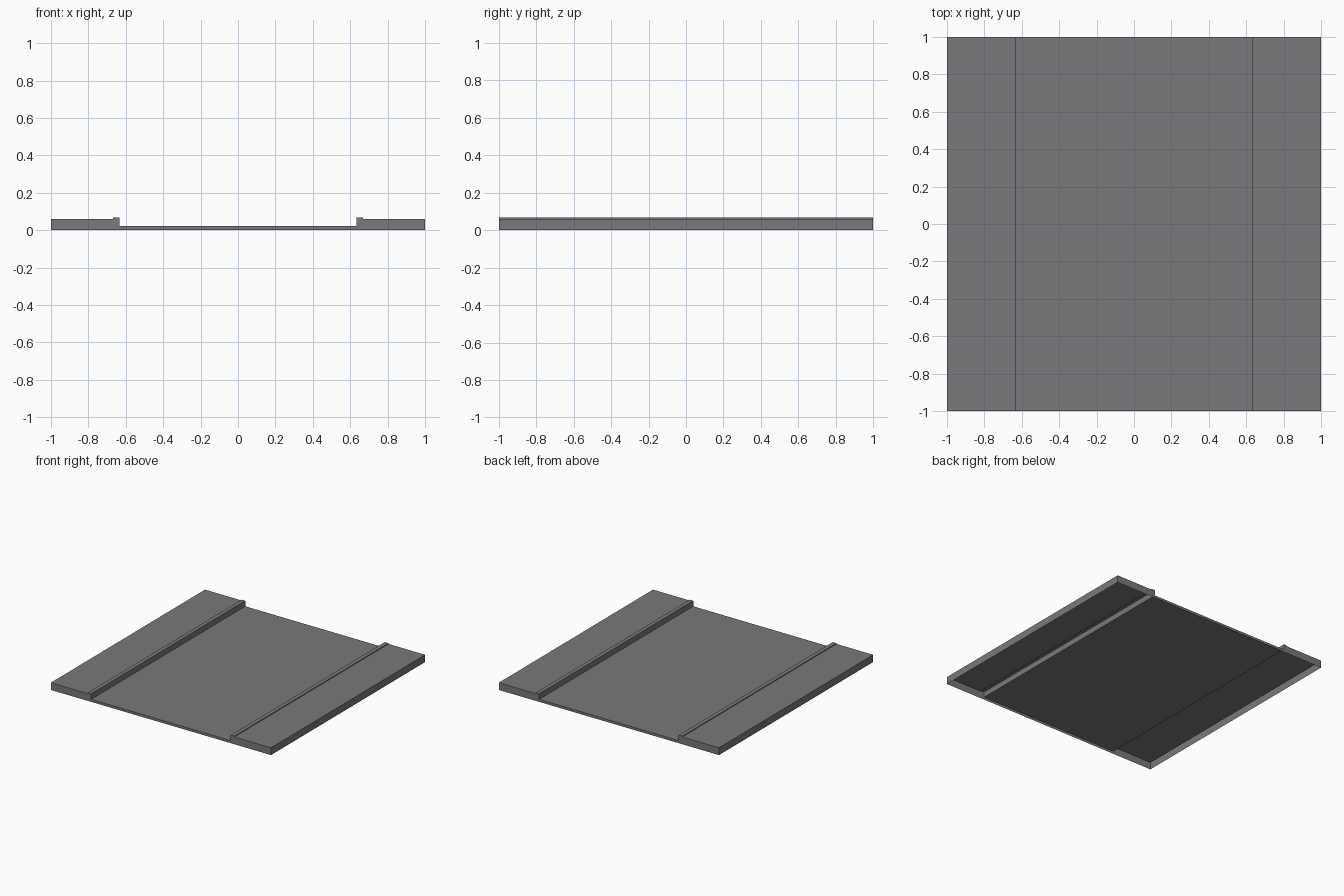
import bpy
import bmesh

if "Cube" in bpy.data.objects:
    bpy.data.objects.remove(bpy.data.objects["Cube"])

ROAD_Z, WALK_Z, CURB_Z = 0.021, 0.06, 0.0665
CURB_IN, CURB_OUT = 0.634, 0.667

# single grey for the whole tile
grey = bpy.data.materials.new("asphalt grey")
grey.diffuse_color = (0.192, 0.189, 0.202, 1)
grey.use_nodes = True
grey.node_tree.nodes["Principled BSDF"].inputs["Base Color"].default_value = grey.diffuse_color

# left half of the cross-section: outer wall, pavement, raised curb, road edge
half = [(-1, 0), (-1, WALK_Z), (-CURB_OUT, WALK_Z), (-CURB_OUT, CURB_Z),
        (-CURB_IN, CURB_Z), (-CURB_IN, ROAD_Z)]
profile = half + [(-x, z) for x, z in reversed(half)]

# sweep the section along y, leaving the underside open
bm = bmesh.new()
front = [bm.verts.new((x, -1, z)) for x, z in profile]
back = [bm.verts.new((x, 1, z)) for x, z in profile]
for i in range(len(profile) - 1):
    bm.faces.new((front[i], front[i + 1], back[i + 1], back[i]))

# end walls
bm.faces.new(front[::-1])
bm.faces.new(back)

mesh = bpy.data.meshes.new("road_tile")
bm.to_mesh(mesh)
bm.free()
mesh.materials.append(grey)
tile = bpy.data.objects.new("road_tile", mesh)
bpy.context.collection.objects.link(tile)
